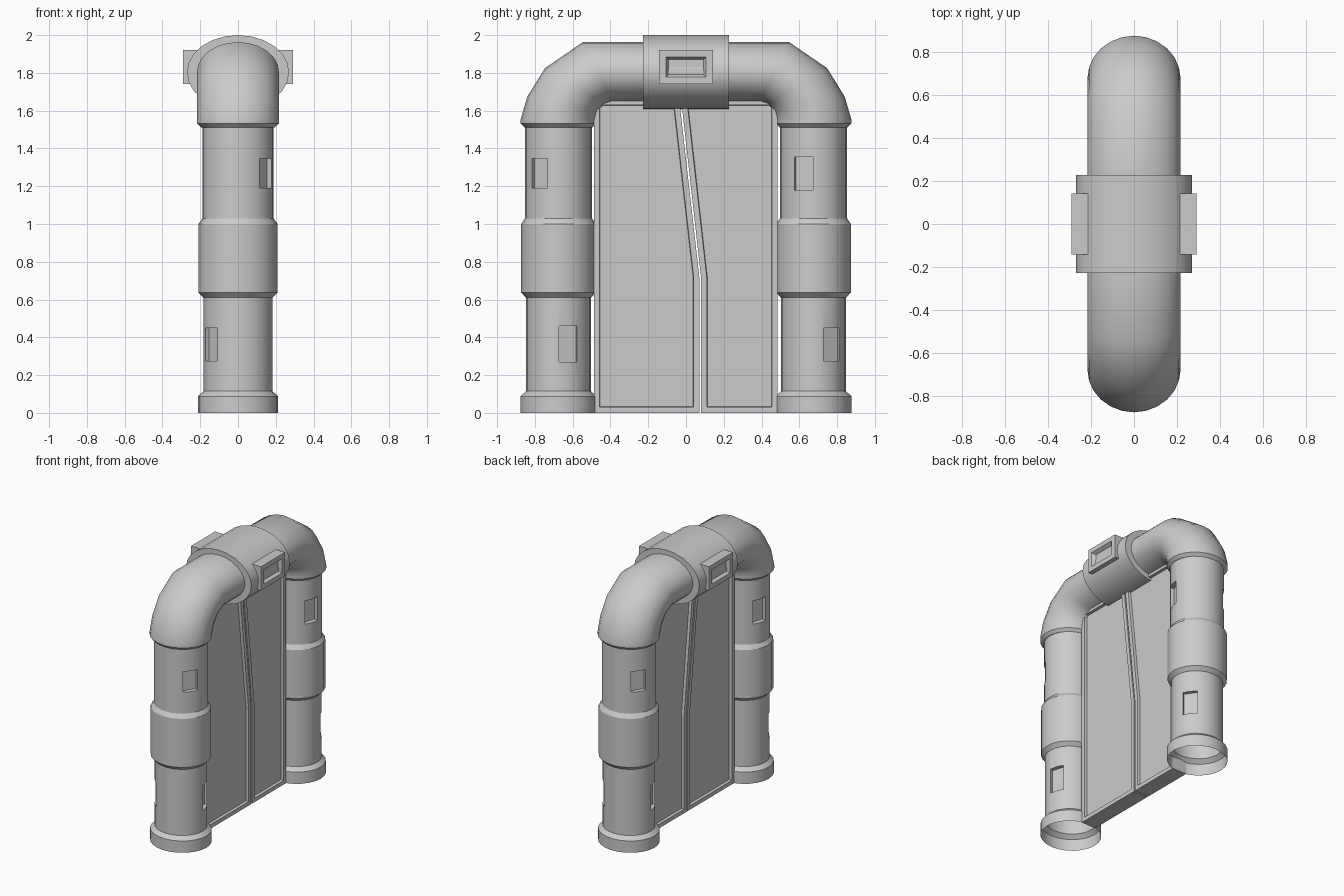
import bpy, bmesh
from math import cos, sin, pi, radians
from mathutils import Vector, Matrix

if "Cube" in bpy.data.objects:
    bpy.data.objects.remove(bpy.data.objects["Cube"])


def add_object(name, bm, smooth=True):
    bmesh.ops.recalc_face_normals(bm, faces=bm.faces[:])
    me = bpy.data.meshes.new(name)
    bm.to_mesh(me)
    bm.free()
    if smooth:
        me.shade_smooth()
        me.set_sharp_from_angle(angle=radians(37))
    ob = bpy.data.objects.new(name, me)
    bpy.context.collection.objects.link(ob)
    return ob


def loft(name, rings, caps=True, n=24):
    """Elliptical rings (outer yz, inner yz, x radius) joined into a tube."""
    bm = bmesh.new()
    loops = []
    for o, i, rx in rings:
        a, b = Vector((0, *o)), Vector((0, *i))
        c, v = (a + b) / 2, (a - b) / 2
        loops.append([bm.verts.new(c + v * cos(2 * pi * k / n) + Vector((rx * sin(2 * pi * k / n), 0, 0)))
                      for k in range(n)])
    for p, q in zip(loops, loops[1:]):
        for k in range(n):
            j = (k + 1) % n
            bm.faces.new((p[k], p[j], q[j], q[k]))
    if caps:
        bm.faces.new(loops[0])
        bm.faces.new(loops[-1])
    return add_object(name, bm)


def panel(name, outline, half, insets):
    """Slab with a yz outline and recessed faces on both x sides."""
    bm = bmesh.new()
    a = [bm.verts.new((-half, y, z)) for y, z in outline]
    b = [bm.verts.new((half, y, z)) for y, z in outline]
    sides = [bm.faces.new(a), bm.faces.new(b)]
    for k in range(len(a)):
        j = (k + 1) % len(a)
        bm.faces.new((a[k], a[j], b[j], b[k]))
    bmesh.ops.recalc_face_normals(bm, faces=bm.faces[:])
    for thick, depth in insets:
        bmesh.ops.inset_individual(bm, faces=sides, thickness=thick, depth=depth, use_even_offset=True)
    return add_object(name, bm, smooth=False)


# Front pillar: stepped round column
PY = -0.675
profile = [(0, .213), (.088, .213), (.115, .182), (.61, .182), (.637, .209), (1.0, .209),
           (1.03, .188), (1.515, .188)]
pillar = loft("front_pillar", [((PY - r * .945, z), (PY + r * .945, z), r) for z, r in profile])

# Recessed windows cut into the pillar
bm = bmesh.new()
for deg, z, h in ((-34, 1.268, .155), (163, 1.268, .175), (-146, .362, .175), (17, .365, .19)):
    m = (Matrix.Translation((0, PY, z)) @ Matrix.Rotation(radians(deg), 4, 'Z')
         @ Matrix.Translation((.18, 0, 0)) @ Matrix.Diagonal((.06, .103, h, 1)))
    bmesh.ops.create_cube(bm, size=1, matrix=m)
cutter = add_object("window_cutter", bm, smooth=False)
cutter.hide_render = True
mod = pillar.modifiers.new("windows", 'BOOLEAN')
mod.object = cutter
mod.solver = 'EXACT'
bpy.context.view_layer.update()
cut = bpy.data.meshes.new_from_object(pillar.evaluated_get(bpy.context.evaluated_depsgraph_get()))
pillar.modifiers.clear()
bpy.data.objects.remove(cutter)

# Open the hollow pillar ends
bm = bmesh.new()
bm.from_mesh(cut)
ends = [f for f in bm.faces if all(v.co.z < .001 for v in f.verts) or all(v.co.z > 1.514 for v in f.verts)]
bmesh.ops.delete(bm, geom=ends, context='FACES')
bm.to_mesh(cut)
bm.free()
cut.shade_smooth()
cut.set_sharp_from_angle(angle=radians(25))
pillar.data = cut

# Back pillar: the same part turned half round
back = bpy.data.objects.new("back_pillar", cut)
back.rotation_euler.z = pi
bpy.context.collection.objects.link(back)

# Arch pipe with two elbows
half = [((-.855, 1.512), (-.495, 1.512), .195), ((-.876, 1.533), (-.478, 1.533), .217),
        ((-.876, 1.552), (-.478, 1.552), .217), ((-.84, 1.675), (-.466, 1.597), .217),
        ((-.747, 1.825), (-.43, 1.633), .217), ((-.546, 1.963), (-.39, 1.645), .217),
        ((-.2, 1.963), (-.2, 1.645), .217)]
mirrored = [((-o[0], o[1]), (-i[0], i[1]), r) for o, i, r in reversed(half)]
loft("arch_pipe", half + mirrored, caps=False)

# Centre collar and its signal box
loft("collar", [((y, 2.0), (y, 1.606), .27) for y in (-.228, .228)])
panel("signal_box", [(-.142, 1.742), (.142, 1.742), (.142, 1.92), (-.142, 1.92)], .29,
      [(.035, 0), (.015, -.025)])

# Two sliding doors with a bent seam
panel("left_door", [(-.487, 0), (.071, 0), (.071, .715), (-.036, 1.66), (-.487, 1.66)], .06,
      [(.03, 0), (.003, -.02)])
panel("right_door", [(.08, 0), (.485, 0), (.485, 1.66), (-.026, 1.66), (.08, .715)], .06,
      [(.03, 0), (.003, -.02)])
